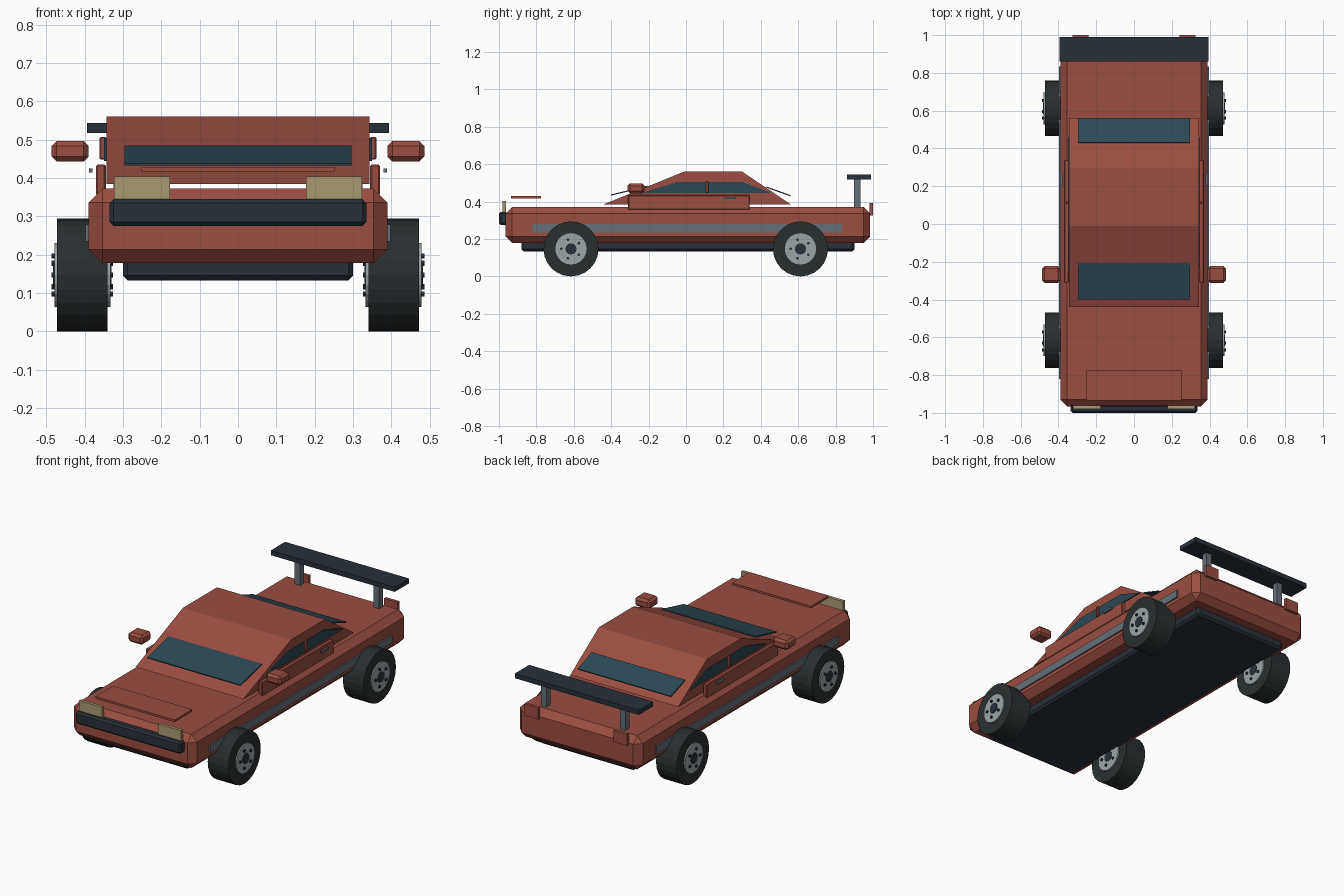
import bpy, bmesh, math
from mathutils import Matrix

if "Cube" in bpy.data.objects:
    bpy.data.objects.remove(bpy.data.objects["Cube"])


def mat(name, r, g, b):
    m = bpy.data.materials.new(name)
    m.diffuse_color = (r, g, b, 1)
    m.use_nodes = True
    m.node_tree.nodes["Principled BSDF"].inputs["Base Color"].default_value = m.diffuse_color
    return m


RED = mat("red_paint", 0.33, 0.075, 0.055)
DARK = mat("dark_trim", 0.022, 0.030, 0.042)
GLASS = mat("glass", 0.025, 0.065, 0.09)
GREY = mat("grey_trim", 0.13, 0.16, 0.19)
RUBBER = mat("rubber", 0.022, 0.028, 0.030)
RIM = mat("rim_metal", 0.33, 0.38, 0.38)
LAMP = mat("headlight_lens", 0.40, 0.32, 0.17)


def finish(name, bm, material, bevel=0):
    if bevel:
        bmesh.ops.bevel(bm, geom=bm.edges[:], offset=bevel, segments=1,
                        affect='EDGES', clamp_overlap=True)
    bmesh.ops.recalc_face_normals(bm, faces=bm.faces[:])
    me = bpy.data.meshes.new(name)
    bm.to_mesh(me)
    bm.free()
    ob = bpy.data.objects.new(name, me)
    ob.data.materials.append(material)
    bpy.context.collection.objects.link(ob)
    return ob


def box(name, x, y, z, material, bevel=0):
    """Box from (min, max) ranges on each axis."""
    bm = bmesh.new()
    c = [(a + b) / 2 for a, b in (x, y, z)]
    s = [abs(b - a) for a, b in (x, y, z)]
    bmesh.ops.create_cube(bm, size=1, matrix=Matrix.Translation(c) @ Matrix.Diagonal((*s, 1)))
    return finish(name, bm, material, bevel)


def extrude_x(name, profile, x0, x1, material, bevel=0):
    """Side profile of (y, z) points extruded from x0 to x1."""
    bm = bmesh.new()
    f = bm.faces.new([bm.verts.new((x0, y, z)) for y, z in profile])
    ext = bmesh.ops.extrude_face_region(bm, geom=[f])
    bmesh.ops.translate(bm, vec=(x1 - x0, 0, 0),
                        verts=[v for v in ext["geom"] if isinstance(v, bmesh.types.BMVert)])
    return finish(name, bm, material, bevel)


def disc(name, x0, x1, y, z, r, sides, material):
    """Cylinder along x."""
    bm = bmesh.new()
    bmesh.ops.create_cone(bm, cap_ends=True, segments=sides, radius1=r, radius2=r,
                          depth=abs(x1 - x0),
                          matrix=Matrix.Translation(((x0 + x1) / 2, y, z))
                          @ Matrix.Rotation(math.pi / 2, 4, 'Y'))
    return finish(name, bm, material)


# Body, underside and cabin
box("body", (-.39, .39), (-.965, .985), (.178, .372), RED, .036)
box("chassis", (-.30, .30), (-.88, .90), (.133, .20), DARK, .012)
extrude_x("cabin", [(-.44, .385), (.56, .385), (.30, .56), (-.01, .56)], -.343, .343, RED)

# Windscreen and rear window, thin slabs over the slopes
extrude_x("windscreen", [(-.40, .432), (-.205, .479), (-.206, .485), (-.401, .438)],
          -.296, .296, GLASS)
extrude_x("rear_window", [(.43, .474), (.558, .428), (.56, .434), (.432, .480)],
          -.296, .296, GLASS)

# Bonnet panel and front bumper
box("bonnet_panel", (-.252, .252), (-.935, -.775), (.417, .429), RED)
box("front_bumper", (-.335, .335), (-1.0, -.955), (.275, .345), DARK, .01)

# Rear wing
box("rear_wing", (-.394, .394), (.86, .99), (.517, .544), DARK)

for s, side in ((-1, "left"), (1, "right")):
    def X(a, b):
        return (s * a, s * b)

    # Doors, side glass and trim
    box(f"door_{side}", X(.345, .37), (-.31, .34), (.355, .435), RED, .004)
    extrude_x(f"side_window_{side}", [(-.24, .445), (.46, .445), (.30, .505), (-.045, .505)],
              s * .335, s * .349, GLASS)
    box(f"door_pillar_{side}", X(.343, .361), (.105, .121), (.448, .507), RED, .003)
    box(f"door_handle_{side}", X(.379, .389), (.205, .268), (.414, .425), GREY)
    box(f"side_stripe_{side}", X(.382, .398), (-.82, .835), (.234, .279), GREY)
    box(f"mirror_{side}", X(.39, .486), (-.312, -.222), (.443, .497), RED, .013)

    # Lights and wing supports
    box(f"headlight_{side}", X(.178, .323), (-.98, -.962), (.31, .404), LAMP)
    box(f"tail_light_{side}", X(.24, .325), (.982, 1.0), (.325, .392), RED)
    box(f"wing_post_{side}", X(.233, .268), (.897, .933), (.365, .52), GREY)

    # Wheels
    for y, end in ((-.615, "front"), (.612, "rear")):
        n, z = f"{end}_{side}", .147
        disc(f"tyre_{n}", s * .341, s * .472, y, z, .147, 24, RUBBER)
        disc(f"rim_{n}", s * .333, s * .479, y, z, .084, 20, RIM)
        disc(f"hub_{n}", s * .330, s * .483, y, z, .030, 12, DARK)
        for i in range(5):
            a = math.pi + i * math.tau / 5
            disc(f"lug_{n}_{i}", s * .326, s * .487, y + .052 * math.cos(a),
                 z + .052 * math.sin(a), .008, 6, DARK)
